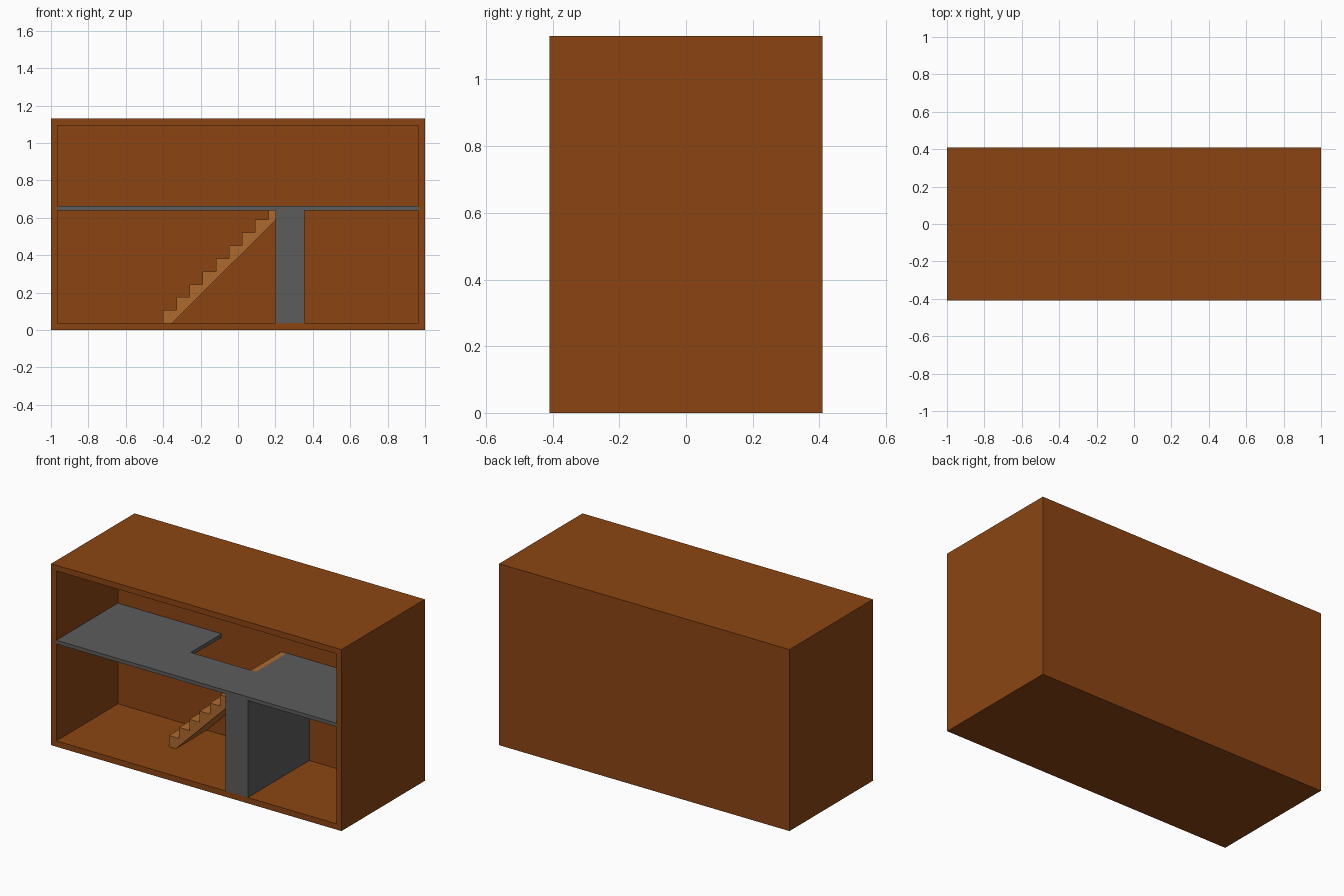
import bpy, bmesh
from mathutils import Vector

default = bpy.data.objects.get("Cube")
if default:
    bpy.data.objects.remove(default)


def material(name, rgb):
    m = bpy.data.materials.new(name)
    m.use_nodes = True
    m.diffuse_color = (*rgb, 1)
    m.node_tree.nodes["Principled BSDF"].inputs["Base Color"].default_value = (*rgb, 1)
    return m


dark_wood = material("dark_wood", (0.258, 0.06, 0.0065))
light_wood = material("light_wood", (0.425, 0.144, 0.027))
grey = material("charcoal_grey", (0.107, 0.107, 0.107))

FRONT, BACK, REAR = -0.41, 0.41, 0.195   # REAR is the inner face of the back wall
WALL, HEIGHT = 0.036, 1.13
INNER = 1 - WALL
SLAB_LOW, SLAB_TOP = 0.64, 0.663
STAIR_FRONT, STAIR_END = -0.108, 0.2


def finish(name, bm, mat):
    bmesh.ops.recalc_face_normals(bm, faces=bm.faces)
    mesh = bpy.data.meshes.new(name)
    bm.to_mesh(mesh)
    bm.free()
    mesh.materials.append(mat)
    obj = bpy.data.objects.new(name, mesh)
    bpy.context.collection.objects.link(obj)
    return obj


def prism(name, points, offset, mat):
    """Extrude a flat outline of 3D points along an offset."""
    bm = bmesh.new()
    face = bm.faces.new([bm.verts.new(p) for p in points])
    result = bmesh.ops.extrude_face_region(bm, geom=[face], use_keep_orig=True)
    moved = [g for g in result["geom"] if isinstance(g, bmesh.types.BMVert)]
    bmesh.ops.translate(bm, verts=moved, vec=Vector(offset))
    return finish(name, bm, mat)


# Open-fronted case: a box whose front is inset and pushed back
bm = bmesh.new()
bmesh.ops.create_cube(bm, size=1)
bmesh.ops.scale(bm, verts=bm.verts, vec=(2, BACK - FRONT, HEIGHT))
bmesh.ops.translate(bm, verts=bm.verts, vec=(0, 0, HEIGHT / 2))
front = min(bm.faces, key=lambda f: f.calc_center_median().y)
bmesh.ops.inset_region(bm, faces=[front], thickness=WALL, use_even_offset=True)
result = bmesh.ops.extrude_face_region(bm, geom=[front])
moved = [g for g in result["geom"] if isinstance(g, bmesh.types.BMVert)]
bmesh.ops.translate(bm, verts=moved, vec=(0, REAR - FRONT, 0))
if front.is_valid:
    bmesh.ops.delete(bm, geom=[front], context="FACES_ONLY")
finish("case", bm, dark_wood)

# Upper floor with a stairwell notch at the back
outline = [(-INNER, FRONT), (INNER, FRONT), (INNER, REAR), (STAIR_END, REAR),
           (STAIR_END, STAIR_FRONT), (-0.25, STAIR_FRONT), (-0.25, REAR), (-INNER, REAR)]
prism("upper_floor", [(x, y, SLAB_LOW) for x, y in outline],
      (0, 0, SLAB_TOP - SLAB_LOW), grey)

# Supporting wall beside the stairs
prism("dividing_wall",
      [(x, y, WALL) for x, y in [(0.2, FRONT), (0.355, FRONT), (0.355, REAR), (0.2, REAR)]],
      (0, 0, SLAB_LOW - WALL), grey)

# Staircase: stepped side profile with a sloping underside
STEPS, RUN = 9, 0.0703
rise = (SLAB_TOP - 0.002 - WALL) / STEPS
profile = [(-0.4, WALL)]
for i in range(STEPS):
    top = WALL + (i + 1) * rise
    end = STAIR_END if i == STEPS - 1 else -0.4 + (i + 1) * RUN
    profile += [(-0.4 + i * RUN, top), (end, top)]
profile += [(STAIR_END, 0.587), (-0.352, WALL)]
prism("staircase", [(x, STAIR_FRONT, z) for x, z in profile],
      (0, REAR - STAIR_FRONT, 0), light_wood)
